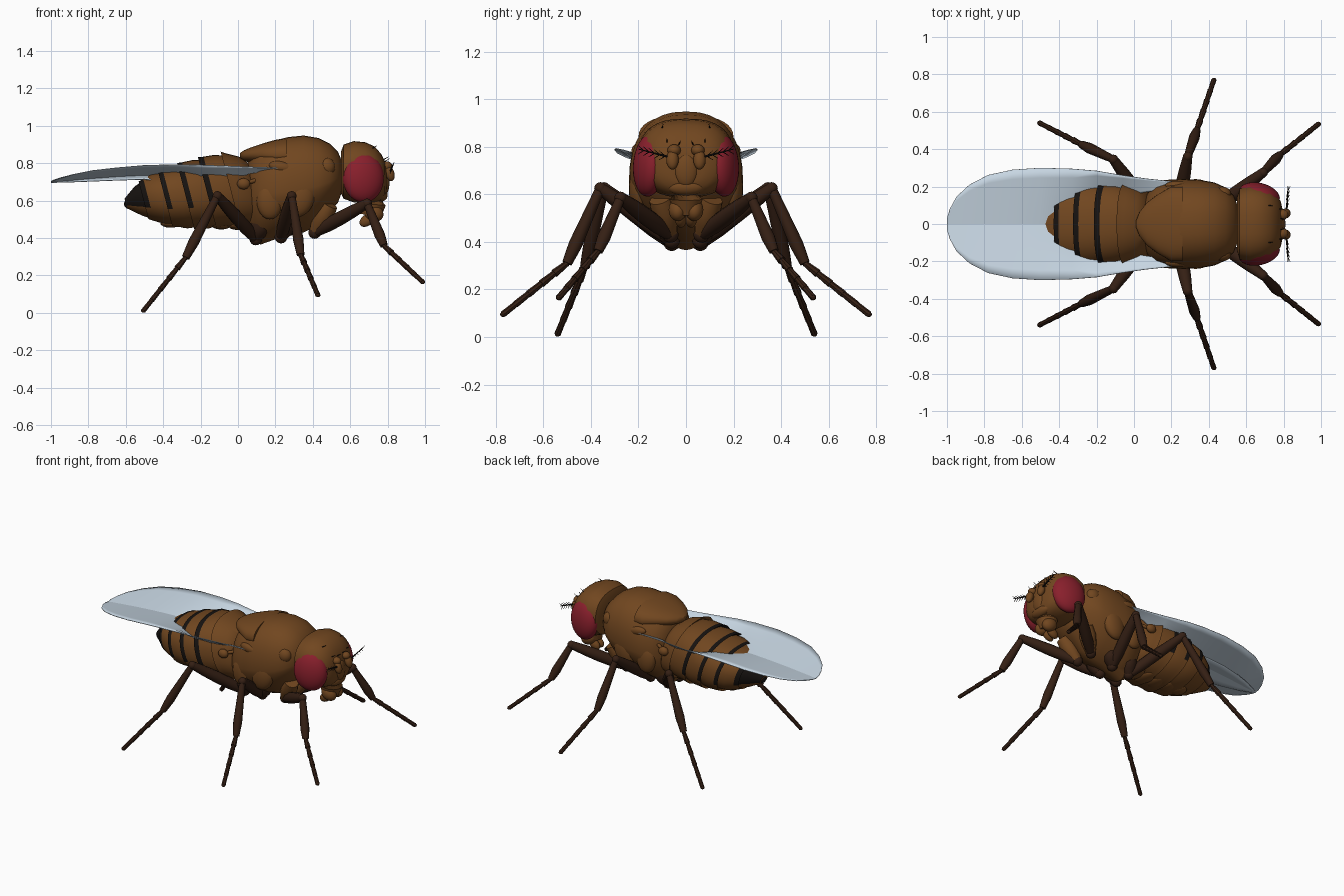
import bpy, bmesh, math, random
from mathutils import Vector, Matrix, Euler

if "Cube" in bpy.data.objects:
    bpy.data.objects.remove(bpy.data.objects["Cube"])

random.seed(4)


def material(name, rgb):
    m = bpy.data.materials.new(name)
    m.diffuse_color = (*rgb, 1)
    m.use_nodes = True
    m.node_tree.nodes["Principled BSDF"].inputs["Base Color"].default_value = m.diffuse_color
    return m


BROWN = material("brown_shell", (0.165, 0.062, 0.014))
DARK = material("dark_leg", (0.035, 0.014, 0.007))
BLACK = material("black_band", (0.008, 0.006, 0.005))
RED = material("red_eye", (0.25, 0.014, 0.025))
WING = material("pale_wing", (0.57, 0.67, 0.76))


def finish(name, bm, mats, mirror=False, angle=40):
    bmesh.ops.recalc_face_normals(bm, faces=bm.faces)
    me = bpy.data.meshes.new(name)
    bm.to_mesh(me)
    bm.free()
    ob = bpy.data.objects.new(name, me)
    bpy.context.collection.objects.link(ob)
    for m in mats:
        me.materials.append(m)
    bpy.ops.object.select_all(action='DESELECT')
    ob.select_set(True)
    bpy.context.view_layer.objects.active = ob
    bpy.ops.object.shade_smooth_by_angle(angle=math.radians(angle))
    if mirror:
        mod = ob.modifiers.new("mirror", 'MIRROR')
        mod.use_axis = (False, True, False)
        mod.use_mirror_merge = False
    return ob


def bridge(bm, rings, caps=True):
    """Join closed rings of points into a skin; returns faces per band."""
    vs = [[bm.verts.new(p) for p in r] for r in rings]
    n = len(vs[0])
    bands = [[bm.faces.new((a[i], a[(i + 1) % n], b[(i + 1) % n], b[i])) for i in range(n)]
             for a, b in zip(vs, vs[1:])]
    if caps:
        bm.faces.new(vs[0])
        bm.faces.new(vs[-1])
    return bands


def section(x, top, bot, w, mid, e_up=2.3, e_low=2.0, shear=0, n=36):
    """Superellipse cross-section across the body axis."""
    pts = []
    for i in range(n):
        t = 2 * math.pi * i / n
        c, s = math.cos(t), math.sin(t)
        e = e_up if s > 0 else e_low
        y = math.copysign(abs(c) ** (2 / e), c) * w
        z = math.copysign(abs(s) ** (2 / e), s) * (top - mid if s > 0 else mid - bot)
        pts.append((x + shear * z, y, mid + z))
    return pts


def tube(bm, path, n=10):
    """Round limb through (x, y, z, radius) points."""
    pts = [Vector(p[:3]) for p in path]
    rings = []
    for i, p in enumerate(pts):
        d = pts[min(i + 1, len(pts) - 1)] - pts[max(i - 1, 0)]
        q = d.to_track_quat('Z', 'Y')
        rings.append([p + q @ Vector((math.cos(a), math.sin(a), 0)) * path[i][3]
                      for a in (2 * math.pi * k / n for k in range(n))])
    bridge(bm, rings)


def ball(bm, loc, size, rot=(0, 0, 0), seg=20):
    m = Matrix.LocRotScale(Vector(loc), Euler([math.radians(r) for r in rot]), Vector(size))
    bmesh.ops.create_uvsphere(bm, u_segments=seg, v_segments=seg // 2 + 2, radius=1, matrix=m)


def lerp_keys(keys, x):
    for a, b in zip(keys, keys[1:]):
        if a[0] >= x >= b[0]:
            f = (a[0] - x) / (a[0] - b[0])
            return [p + (q - p) * f for p, q in zip(a[1:], b[1:])]
    return list(keys[0][1:] if x > keys[0][0] else keys[-1][1:])


# Thorax
bm = bmesh.new()
bridge(bm, [section(*s, 2.4, 1.6) for s in (
    (0.56, .80, .66, .08, .73), (0.535, .86, .59, .15, .72), (0.49, .905, .545, .195, .70),
    (0.43, .935, .47, .222, .68), (0.35, .948, .43, .236, .66), (0.27, .94, .41, .24, .65),
    (0.19, .92, .39, .238, .64), (0.12, .89, .365, .215, .63), (0.08, .85, .39, .18, .62),
    (0.05, .80, .44, .12, .62))])
finish("thorax", bm, [BROWN])

# Rear shield of the thorax
bm = bmesh.new()
bridge(bm, [section(*s) for s in (
    (0.012, .855, .83, .02, .843), (0.03, .868, .815, .065, .842), (0.07, .885, .80, .115, .845),
    (0.13, .905, .79, .16, .845), (0.2, .925, .78, .2, .84), (0.26, .935, .78, .2, .84))])
finish("rear_shield", bm, [BROWN])

# Side plates, wing hinges and balancers
bm = bmesh.new()
ball(bm, (0.23, .205, .78), (.065, .025, .03), (0, 10, 0))
ball(bm, (0.33, .195, .62), (.08, .045, .11), (0, 15, 0))
ball(bm, (0.17, .195, .60), (.07, .04, .10))
ball(bm, (0.47, .16, .78), (.05, .04, .05))
ball(bm, (0.03, .205, .69), (.035, .025, .03))
tube(bm, [(.10, .17, .71, .012), (.03, .2, .69, .01)])
finish("side_plates", bm, [BROWN], True)

# Neck
bm = bmesh.new()
tube(bm, [(.5, 0, .73, .09), (.6, 0, .74, .09)], 16)
finish("neck", bm, [BROWN])

# Abdomen with overlapping banded plates
keys = [(.10, .80, .52, .13), (.05, .84, .47, .19), (-.04, .857, .46, .218), (-.22, .815, .452, .23),
        (-.35, .775, .455, .212), (-.44, .74, .475, .18), (-.52, .69, .51, .12), (-.60, .61, .56, .04)]
edges = [.09, -.04, -.165, -.28, -.39, -.505, -.60]
rings, dark = [], []
for k, (a, b) in enumerate(zip(edges, edges[1:])):
    for f, s in ((-.12, .93), (.3, .98), (.76, 1.0), (1, 1.025)):
        x = a + (b - a) * f
        top, bot, w = lerp_keys(keys, x)
        mid = (top + bot) / 2
        h = (top - bot) / 2 * s
        rings.append(section(x, mid + h, mid - h, w * s, mid, 2.35, 2.2, -.26))
        dark.append(k > 0 and (f >= .7 or k >= 5))
bm = bmesh.new()
for band, is_dark in zip(bridge(bm, rings), dark):
    for i, f in enumerate(band):
        f.material_index = int(is_dark and not 20 <= i <= 33)
finish("abdomen", bm, [BROWN, BLACK])

# Belly plates and tail tip
bm = bmesh.new()
for i in range(5):
    ball(bm, (.0 - i * .09, 0, .468 + .003 * i), (.055, .085 - .006 * i, .025))
finish("belly_plates", bm, [BROWN])
bm = bmesh.new()
ball(bm, (-.575, 0, .585), (.035, .04, .03), (0, -20, 0))
finish("tail_tip", bm, [BLACK])

# Head capsule
bm = bmesh.new()
bridge(bm, [section(*s, 2.6, 2.3) for s in (
    (0.55, .86, .64, .14, .74), (0.565, .90, .61, .19, .74), (0.62, .918, .59, .206, .73),
    (0.68, .912, .585, .198, .73), (0.73, .89, .59, .18, .73), (0.765, .85, .60, .15, .72),
    (0.785, .81, .62, .12, .715), (0.795, .77, .65, .07, .71))])
finish("head", bm, [BROWN])

# Eyes
bm = bmesh.new()
ball(bm, (.670, .155, .722), (.112, .064, .132), (4, 0, -14), 32)
finish("eyes", bm, [RED], True)

# Face ridge, mouthparts
bm = bmesh.new()
ball(bm, (.785, 0, .70), (.025, .05, .07))
ball(bm, (.765, 0, .63), (.035, .08, .035))
tube(bm, [(.72, 0, .64, .08), (.72, 0, .58, .07), (.71, 0, .52, .055)], 16)
for s in (1, -1):
    ball(bm, (.725, .035 * s, .535), (.055, .038, .045), (0, 30, 0))
    ball(bm, (.69, .022 * s, .495), (.045, .024, .03), (0, -35, 0))
finish("mouthparts", bm, [BROWN])

# Antennae
bm = bmesh.new()
ball(bm, (.795, .05, .785), (.03, .028, .025))
ball(bm, (.812, .057, .745), (.024, .026, .042), (0, -15, 0))
finish("antennae", bm, [BROWN], True)

# Feathered feelers and head bristles
bm = bmesh.new()
root, tip = Vector((.815, .065, .755)), Vector((.825, .2, .79))
tube(bm, [(*root, .006), (*tip, .002)], 6)
for i in range(1, 6):
    p = root.lerp(tip, i / 6)
    for dx, dz in ((.012, .022), (-.004, -.016)):
        tube(bm, [(*p, .0025), (p.x + dx, p.y + .025, p.z + dz, .001)], 5)
for x, y, z in ((.72, .10, .88), (.785, .03, .81), (.78, .08, .82)):
    tube(bm, [(x, y, z, .003), (x + .025, y + random.uniform(-.01, .015), z + .015, .001)], 5)
finish("feelers", bm, [BLACK], True)

# Wings: rows of x, outer y, outer z, inner y, inner z
bm = bmesh.new()
rows = [(.27, .222, .775, .205, .77), (.2, .228, .775, .19, .765), (.06, .243, .78, .17, .745),
        (-.06, .26, .785, .15, .70), (-.2, .284, .79, .08, .66), (-.33, .295, .792, -.09, .695),
        (-.5, .3, .788, -.122, .714), (-.65, .29, .775, -.115, .709), (-.78, .262, .76, -.09, .704),
        (-.88, .21, .74, -.06, .70), (-.95, .145, .722, -.03, .698), (-.985, .08, .71, -.012, .697),
        (-1.0, .03, .702, .0, .697)]
strips = []
for x, yo, zo, yi, zi in rows:
    strips.append([bm.verts.new((x, yo + (yi - yo) * t, zo + (zi - zo) * t))
                   for t in (i / 8 for i in range(9))])
for a, b in zip(strips, strips[1:]):
    for i in range(8):
        bm.faces.new((a[i], a[i + 1], b[i + 1], b[i]))
wings = finish("wings", bm, [WING], True)
thick = wings.modifiers.new("thickness", 'SOLIDIFY')
thick.thickness = .004
thick.offset = 0


# Legs: body joint, hip, knee, ankle, foot
def leg(name, body, hip, knee, ankle, foot):
    bm = bmesh.new()
    body, hip, knee, ankle, foot = map(Vector, (body, hip, knee, ankle, foot))

    def limb(a, b, radii, n=10):
        m = len(radii) - 1
        tube(bm, [(*a.lerp(b, i / m), r) for i, r in enumerate(radii)], n)

    limb(body, hip, (.045, .055, .048, .03), 14)
    coxa = set(bm.faces) if name == "front_legs" else set()
    ball(bm, hip, (.034, .034, .034), seg=12)
    limb(hip, knee, (.027, .036, .037, .033, .025))
    ball(bm, knee, (.026, .026, .026), seg=12)
    limb(knee, ankle, (.02, .023, .026, .029, .021))
    for i in range(5):
        limb(ankle.lerp(foot, i / 5), ankle.lerp(foot, (i + 1) / 5), (.013, .018 - .001 * i), 8)
    ball(bm, foot, (.014, .012, .011), seg=8)
    for f in coxa:
        f.material_index = 1
    finish(name, bm, [DARK, BROWN], True)


leg("front_legs", (.49, .11, .58), (.41, .065, .43), (.69, .275, .585), (.78, .37, .36), (.987, .535, .165))
leg("middle_legs", (.27, .09, .50), (.23, .06, .405), (.287, .36, .625), (.335, .50, .31), (.427, .77, .095))
leg("hind_legs", (.13, .10, .50), (.095, .06, .395), (-.11, .345, .625), (-.28, .425, .295), (-.505, .54, .012))
